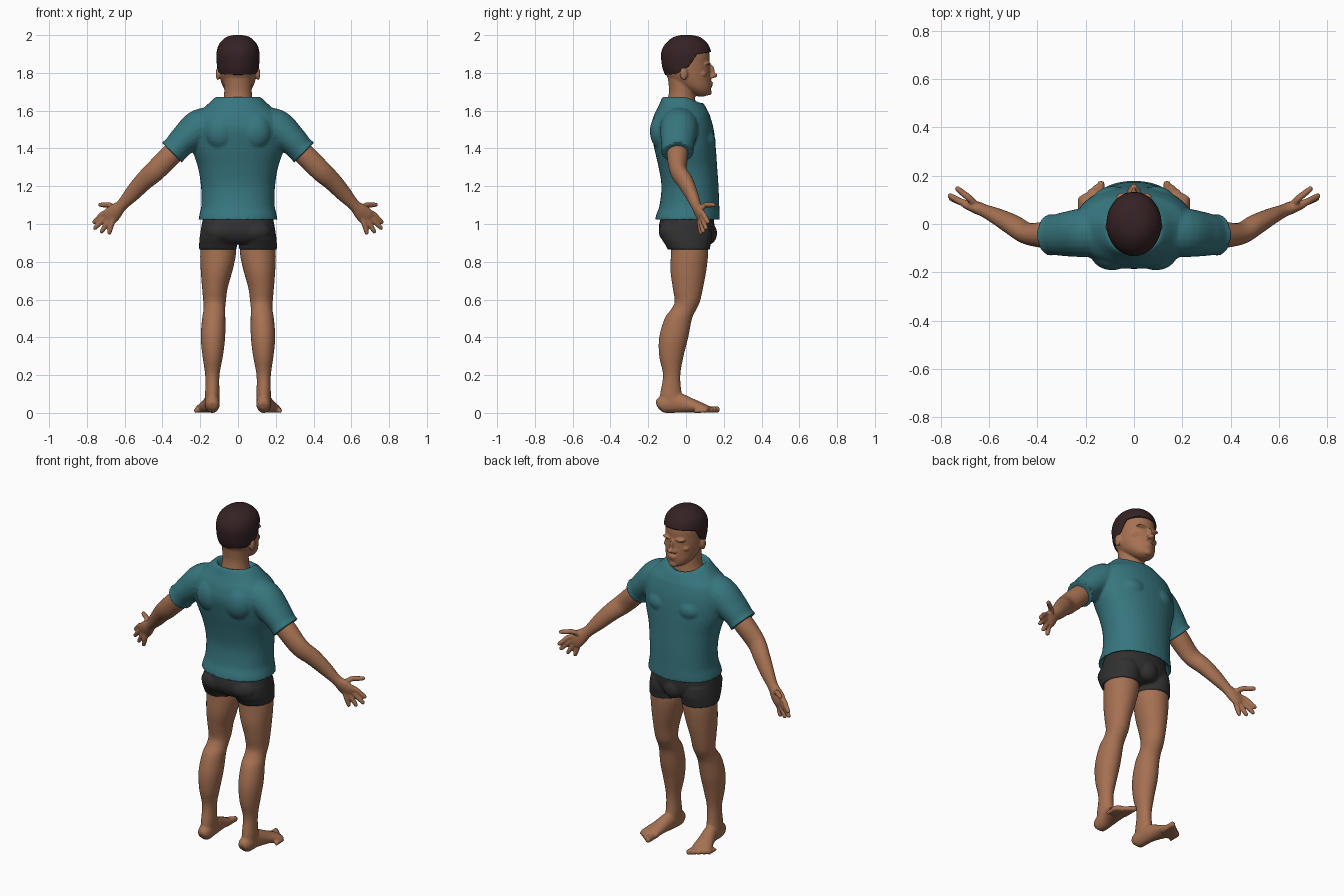
import bpy, bmesh, math
from mathutils import Vector, Matrix

cube = bpy.data.objects.get("Cube")
if cube:
    bpy.data.objects.remove(cube, do_unlink=True)


def material(name, rgb):
    m = bpy.data.materials.new(name)
    m.use_nodes = True
    m.diffuse_color = (*rgb, 1)
    shader = m.node_tree.nodes["Principled BSDF"]
    shader.inputs["Base Color"].default_value = (*rgb, 1)
    shader.inputs["Roughness"].default_value = 0.8
    return m


SKIN = material("warm skin", (0.38, 0.165, 0.085))
TEAL = material("teal cloth", (0.038, 0.18, 0.21))
DARK = material("charcoal cloth", (0.03, 0.03, 0.031))
HAIR = material("dark brown hair", (0.036, 0.016, 0.018))


def spline(rows, steps=5):
    """Catmull-Rom interpolation of every column."""
    rows = [Vector(r) for r in rows]
    out = []
    for i in range(len(rows) - 1):
        b, c = rows[i], rows[i + 1]
        a = rows[max(i - 1, 0)]
        d = rows[min(i + 2, len(rows) - 1)]
        for s in range(steps):
            t = s / steps
            out.append(b + (c - a) * (t / 2) + (a * 2 - b * 5 + c * 4 - d) * (t * t / 2)
                       + (b * 3 - a - c * 3 + d) * (t ** 3 / 2))
    return out + [rows[-1]]


def circle(n, power):
    for k in range(n):
        c, s = math.cos(math.tau * k / n), math.sin(math.tau * k / n)
        yield math.copysign(abs(c) ** power, c), math.copysign(abs(s) ** power, s)


def skin_rings(bm, rings):
    loops = [[bm.verts.new(p) for p in ring] for ring in rings]
    for a, b in zip(loops, loops[1:]):
        for k in range(len(a)):
            bm.faces.new((a[k - 1], a[k], b[k], b[k - 1]))
    bm.faces.new(loops[0])
    bm.faces.new(loops[-1])


def stack(bm, rows, sides=(1,), power=0.92, n=40):
    """Level cross-sections: height, x range, y range."""
    for side in sides:
        skin_rings(bm, [[(side * ((x0 + x1) / 2 + c * (x1 - x0) / 2),
                          (y0 + y1) / 2 + s * (y1 - y0) / 2, z)
                         for c, s in circle(n, power)]
                        for z, x0, x1, y0, y1 in spline(rows)])


def limb(bm, rows, ref=(0, 1, 0), n=20):
    """Mirrored pair of tubes: x, y, z, radius along ref, radius across it."""
    pts = spline(rows)
    rings = []
    for i, p in enumerate(pts):
        t = (pts[min(i + 1, len(pts) - 1)] - pts[max(i - 1, 0)])
        t = Vector(t[:3]).normalized()
        u = Vector(ref)
        u = (u - t * u.dot(t)).normalized()
        v = t.cross(u)
        rings.append([Vector(p[:3]) + u * c * p[3] + v * s * p[4] for c, s in circle(n, 1)])
    for side in (1, -1):
        skin_rings(bm, [[(side * q.x, q.y, q.z) for q in ring] for ring in rings])


def blob(bm, centre, size, sides=(1, -1)):
    for side in sides:
        place = Matrix.Translation((side * centre[0], centre[1], centre[2]))
        bmesh.ops.create_uvsphere(bm, u_segments=20, v_segments=12, radius=1,
                                  matrix=place @ Matrix.Diagonal((*size, 1)))


def finish(bm, name, mat, voxel=0, smooth=3):
    bmesh.ops.recalc_face_normals(bm, faces=bm.faces)
    mesh = bpy.data.meshes.new(name)
    bm.to_mesh(mesh)
    bm.free()
    mesh.materials.append(mat)
    ob = bpy.data.objects.new(name, mesh)
    bpy.context.collection.objects.link(ob)
    bpy.ops.object.select_all(action="DESELECT")
    ob.select_set(True)
    bpy.context.view_layer.objects.active = ob
    if voxel:
        # Fuse the overlapping volumes into one soft surface
        fuse = ob.modifiers.new("fuse", "REMESH")
        fuse.mode, fuse.voxel_size = "VOXEL", voxel
        soft = ob.modifiers.new("soften", "SMOOTH")
        soft.factor, soft.iterations = 0.5, smooth
        bpy.ops.object.modifier_apply(modifier="fuse")
        bpy.ops.object.modifier_apply(modifier="soften")
    bpy.ops.object.shade_smooth_by_angle(angle=math.radians(50))
    return ob


# Legs with feet and toes
bm = bmesh.new()
stack(bm, [(.95, .02, .19, -.08, .115), (.85, .01, .2, -.08, .118), (.75, .03, .197, -.082, .107),
           (.66, .055, .19, -.07, .09), (.59, .064, .184, -.06, .074), (.55, .068, .182, -.078, .056),
           (.5, .067, .19, -.113, .032), (.4, .068, .197, -.142, .012), (.3, .08, .188, -.142, -.013),
           (.2, .098, .174, -.122, -.03), (.1, .098, .174, -.137, -.022), (.04, .1, .176, -.142, 0)],
      sides=(1, -1), power=1)
limb(bm, [(.135, -.152, .035, .02, .022), (.135, -.125, .045, .045, .038), (.14, -.04, .052, .052, .039),
          (.155, .03, .038, .038, .046), (.17, .09, .025, .025, .056), (.177, .125, .017, .016, .052)],
     ref=(0, 0, 1))
for i in range(5):
    r = .018 - .0017 * i
    x, tip = .136 + .022 * i, .178 - .017 * i
    limb(bm, [(x, .08 - .01 * i, r, r, r * .8), (x, tip - .025, r, r, r * .8),
              (x, tip - .006, r, r * .95, r * .8), (x, tip, r, r * .5, r * .4)], ref=(0, 0, 1), n=12)
finish(bm, "legs_and_feet", SKIN, .007)

# Arms, palms and fingers
bm = bmesh.new()
limb(bm, [(.29, -.045, 1.425, .055, .055), (.36, -.045, 1.36, .056, .058), (.44, -.04, 1.28, .045, .056),
          (.5, -.005, 1.225, .043, .05), (.56, .028, 1.16, .035, .042), (.615, .053, 1.1, .027, .031),
          (.65, .068, 1.067, .025, .042), (.68, .079, 1.038, .019, .045), (.695, .083, 1.024, .012, .036)])
fingers = [((.712, .09, 1.055), (.768, .12, 1.005)), ((.702, .086, 1.035), (.764, .108, .972)),
           ((.686, .08, 1.017), (.726, .092, .952)), ((.668, .073, 1.003), (.684, .08, .945)),
           ((.68, .105, 1.1), (.738, .152, 1.102))]
palm = Vector((.645, .068, 1.075))
for base, tip in fingers:
    base, tip = Vector(base), Vector(tip)
    path = [(palm, .015), (base, .0145), (base.lerp(tip, .5), .0135), (base.lerp(tip, .9), .011), (tip, .006)]
    limb(bm, [(*p, r, r) for p, r in path], n=12)
finish(bm, "arms_and_hands", SKIN, .0055, 2)

# Head, neck and face
HEAD = [(1.676, -.02, .02, .06, .1), (1.69, -.05, .05, .025, .126), (1.72, -.076, .076, -.03, .134),
        (1.76, -.092, .092, -.085, .133), (1.8, -.1, .1, -.11, .13), (1.85, -.104, .104, -.121, .126),
        (1.9, -.104, .104, -.122, .124), (1.945, -.09, .09, -.1, .106), (1.98, -.053, .053, -.058, .066),
        (1.991, -.015, .015, -.015, .02)]
bm = bmesh.new()
stack(bm, HEAD, power=1)
stack(bm, [(1.58, -.1, .1, -.1, .06), (1.65, -.078, .078, -.098, .05), (1.71, -.073, .073, -.09, .045),
           (1.8, -.078, .078, -.1, .04)], power=1)
blob(bm, (0, .144, 1.787), (.017, .023, .014), (1,))
blob(bm, (0, .13, 1.81), (.011, .022, .035), (1,))
blob(bm, (0, .127, 1.747), (.03, .017, .007), (1,))
blob(bm, (0, .126, 1.734), (.026, .016, .007), (1,))
blob(bm, (0, .12, 1.697), (.026, .017, .016), (1,))
blob(bm, (.018, .139, 1.779), (.01, .012, .009))
blob(bm, (.04, .114, 1.848), (.034, .018, .009))
blob(bm, (.055, .087, 1.795), (.028, .024, .017))
blob(bm, (.106, -.012, 1.795), (.012, .021, .034))
finish(bm, "head", SKIN, .0055, 2)

# Hair cap trimmed along a stepped hairline
HAIRLINE = [(-.2, 1.782), (-.05, 1.795), (.015, 1.835), (.06, 1.9), (.2, 1.92)]


def hairline(y):
    for (ya, za), (yb, zb) in zip(HAIRLINE, HAIRLINE[1:]):
        if y <= yb:
            return za + (zb - za) * (y - ya) / (yb - ya)
    return HAIRLINE[-1][1]


bm = bmesh.new()
g = .009
stack(bm, [(z + g, x0 - g, x1 + g, y0 - g, y1 + g) for z, x0, x1, y0, y1 in HEAD], power=1, n=56)
for (ya, za), (yb, zb) in zip(HAIRLINE, HAIRLINE[1:]):
    bmesh.ops.bisect_plane(bm, geom=bm.verts[:] + bm.edges[:] + bm.faces[:],
                           plane_co=(0, ya, za), plane_no=(0, za - zb, yb - ya))
below = []
for f in bm.faces:
    c = f.calc_center_median()
    if c.z < hairline(c.y):
        below.append(f)
bmesh.ops.delete(bm, geom=below, context="FACES")
hair = finish(bm, "hair", HAIR)
shell = hair.modifiers.new("thickness", "SOLIDIFY")
shell.thickness, shell.offset = .012, -1

# Shirt: turned-in hem, torso, turned-in collar, sleeves
bm = bmesh.new()
stack(bm, [(1.06, -.18, .18, -.13, .15), (1.035, -.19, .19, -.145, .16), (1.02, -.208, .208, -.163, .177),
           (1.05, -.204, .204, -.157, .178), (1.1, -.194, .194, -.14, .176), (1.2, -.196, .196, -.13, .172),
           (1.3, -.212, .212, -.145, .165), (1.4, -.243, .243, -.168, .158), (1.5, -.25, .25, -.186, .147),
           (1.57, -.228, .228, -.172, .128), (1.625, -.17, .17, -.145, .11), (1.672, -.118, .118, -.124, .09),
           (1.66, -.098, .098, -.108, .07), (1.635, -.085, .085, -.1, .055)])
for v in bm.verts:
    if v.co.z > 1.58 and v.co.y > 0:
        v.co.z -= .35 * (v.co.z - 1.58) * min(1, v.co.y / .08)
limb(bm, [(.1, -.03, 1.53, .1, .09), (.2, -.035, 1.508, .102, .1), (.285, -.042, 1.445, .092, .08),
          (.33, -.045, 1.398, .084, .072), (.35, -.045, 1.378, .088, .078)])
blob(bm, (.09, .085, 1.44), (.085, .072, .07))
blob(bm, (.09, -.12, 1.49), (.09, .072, .1))
finish(bm, "shirt", TEAL, .008, 3)

# Shorts: hips, two leg openings and front panel
bm = bmesh.new()
stack(bm, [(1.07, -.175, .175, -.12, .14), (1.0, -.192, .192, -.142, .15), (.95, -.197, .197, -.142, .145),
           (.91, -.185, .185, -.12, .125), (.895, -.15, .15, -.09, .1)])
stack(bm, [(.98, .02, .195, -.13, .13), (.93, .007, .203, -.132, .137), (.89, .006, .206, -.11, .13),
           (.864, .006, .206, -.096, .127)], sides=(1, -1), power=1)
blob(bm, (0, .115, .95), (.06, .05, .06), (1,))
blob(bm, (.09, -.085, .96), (.085, .06, .06))
finish(bm, "shorts", DARK, .007, 3)
